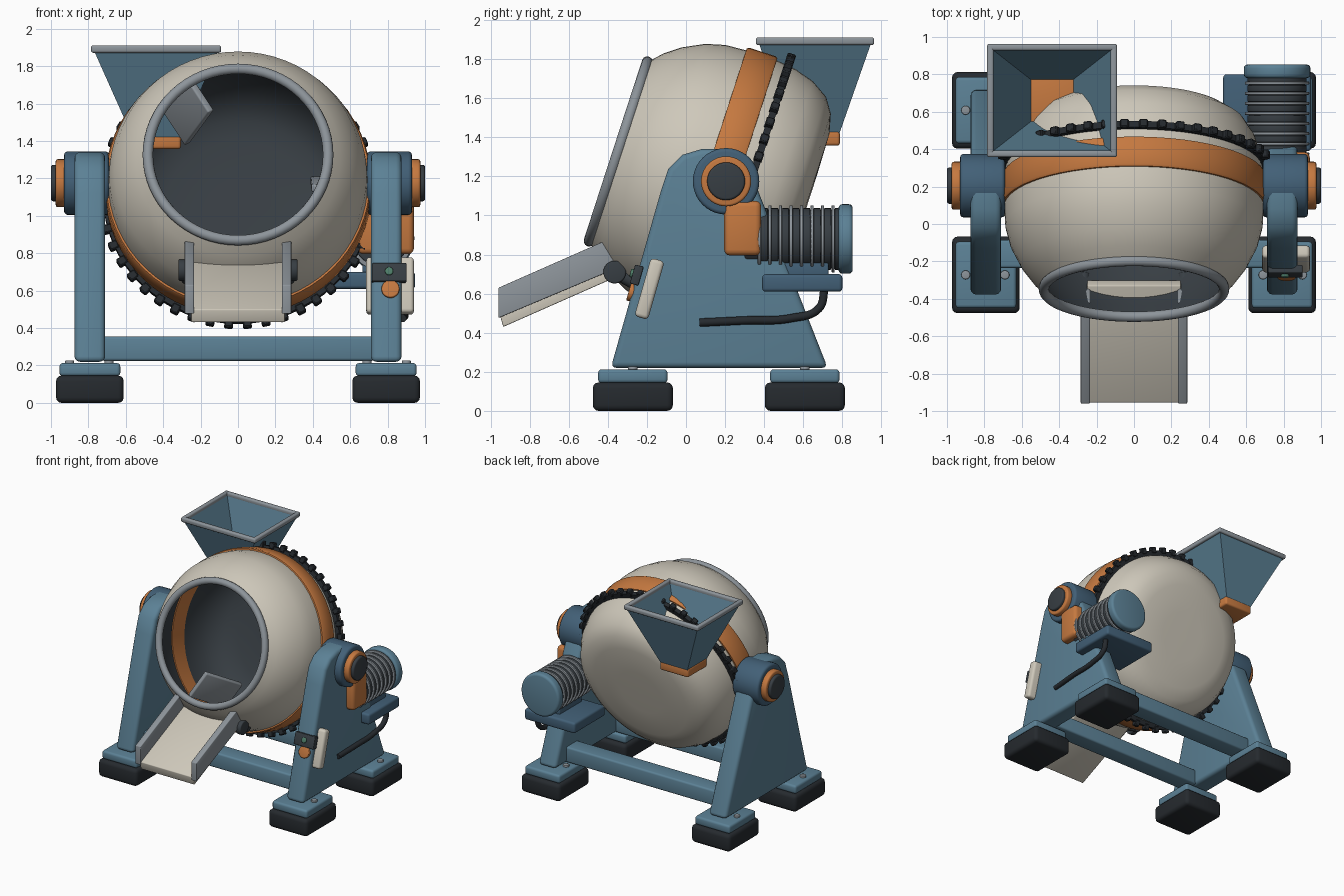
import bpy, bmesh, math
from mathutils import Matrix, Vector

if "Cube" in bpy.data.objects:
    bpy.data.objects.remove(bpy.data.objects["Cube"])

def material(name, r, g, b):
    m = bpy.data.materials.new(name)
    m.diffuse_color = [(c / 255) ** 2.2 for c in (r, g, b)] + [1]
    m.use_nodes = True
    m.node_tree.nodes["Principled BSDF"].inputs["Base Color"].default_value = m.diffuse_color
    return m

BLUE = material("blue_paint", 92, 128, 148)
NAVY = material("dark_blue_paint", 68, 96, 118)
CREAM = material("cream_paint", 205, 199, 185)
ORANGE = material("orange_paint", 196, 120, 66)
DARK = material("dark_steel", 58, 64, 69)
RUBBER = material("rubber", 42, 46, 50)
STEEL = material("steel", 140, 147, 153)
GREEN = material("green_button", 80, 125, 105)

def finish(name, bm, mat, bevel=0, matrix=None, segs=3, angle=40):
    bmesh.ops.recalc_face_normals(bm, faces=bm.faces)
    if bevel:
        edges = [e for e in bm.edges if len(e.link_faces) == 2 and e.calc_face_angle() > math.radians(40)]
        bmesh.ops.bevel(bm, geom=edges, offset=bevel, segments=segs, profile=0.5,
                        affect='EDGES', clamp_overlap=True)
    if matrix:
        bm.transform(matrix)
    me = bpy.data.meshes.new(name)
    bm.to_mesh(me)
    bm.free()
    for p in me.polygons:
        p.use_smooth = True
    me.set_sharp_from_angle(angle=math.radians(angle))
    me.materials.append(mat)
    ob = bpy.data.objects.new(name, me)
    bpy.context.collection.objects.link(ob)
    return ob

def box(name, c, size, mat, bevel=0.01, rx=0, matrix=None):
    bm = bmesh.new()
    bmesh.ops.create_cube(bm, size=1, matrix=Matrix.Diagonal((*size, 1)))
    m = Matrix.Translation(c) @ Matrix.Rotation(rx, 4, 'X')
    return finish(name, bm, mat, bevel, matrix @ m if matrix else m)

def cyl(name, p0, p1, r, mat, bevel=0.01, n=40):
    p0, p1 = Vector(p0), Vector(p1)
    bm = bmesh.new()
    bmesh.ops.create_cone(bm, cap_ends=True, segments=n, radius1=r, radius2=r, depth=(p1 - p0).length)
    m = Matrix.Translation((p0 + p1) / 2) @ (p1 - p0).to_track_quat('Z', 'Y').to_matrix().to_4x4()
    return finish(name, bm, mat, bevel, m)

def prism(name, pts, x0, x1, mat, bevel=0.01):
    bm = bmesh.new()
    f = bm.faces.new([bm.verts.new((x0, y, z)) for y, z in pts])
    new = bmesh.ops.extrude_face_region(bm, geom=[f])["geom"]
    bmesh.ops.translate(bm, vec=(x1 - x0, 0, 0), verts=[v for v in new if isinstance(v, bmesh.types.BMVert)])
    return finish(name, bm, mat, bevel)

def lathe(name, prof, mat, matrix, n=64, closed=False, angle=40):
    bm = bmesh.new()
    rings = [[bm.verts.new((r * math.cos(2 * math.pi * i / n), r * math.sin(2 * math.pi * i / n), a))
              for i in range(n)] for a, r in prof]
    pairs = list(zip(rings, rings[1:])) + ([(rings[-1], rings[0])] if closed else [])
    for A, B in pairs:
        for i in range(n):
            bm.faces.new((A[i], A[(i + 1) % n], B[(i + 1) % n], B[i]))
    if not closed:
        bm.faces.new(rings[-1])
    return finish(name, bm, mat, 0, matrix, angle=angle)

def circle(a, r, rad, n=12):
    return [(a + rad * math.sin(2 * math.pi * i / n), r + rad * math.cos(2 * math.pi * i / n)) for i in range(n)]

# tilted drum: local z is the drum axis, pointing to the mouth
D = Matrix.Translation((0, 0.2, 1.15)) @ Matrix.Rotation(math.radians(72), 4, 'X')
outer = [(.575, .48), (.51, .548), (.43, .607), (.32, .662), (.22, .688), (.1, .695), (-.06, .693),
         (-.16, .68), (-.26, .65), (-.35, .595), (-.40, .52), (-.425, .42), (-.43, .2), (-.43, .02)]
lathe("drum_shell", outer, CREAM, D, angle=60)
lathe("drum_lining", [(.575, .47)] + [(a - .01 if a > 0 else a + .025, r - .025 if r > .1 else r)
                                      for a, r in outer[1:]], DARK, D, angle=60)
lathe("mouth_rim", circle(.575, .482, .028), STEEL, D, closed=True)
lathe("drum_band", [(.114, .66), (.112, .705), (.1, .712), (-.04, .712), (-.052, .705), (-.054, .66)],
      ORANGE, D, closed=True)
lathe("gear_ring", [(-.10, .66), (-.10, .722), (-.135, .722), (-.135, .66)], RUBBER, D, closed=True)
bm = bmesh.new()
for i in range(46):
    bmesh.ops.create_cube(bm, size=1, matrix=Matrix.Rotation(2 * math.pi * i / 46, 4, 'Z')
                          @ Matrix.Translation((.726, 0, -.117)) @ Matrix.Diagonal((.05, .046, .045, 1)))
finish("gear_teeth", bm, RUBBER, 0.006, D, segs=1)

# mixing blades
for i in range(3):
    m = D @ Matrix.Rotation(math.radians(2 + 120 * i), 4, 'Z') @ Matrix.Translation((.51, 0, .02)) \
        @ Matrix.Rotation(math.radians(25), 4, 'X')
    box(f"mixing_blade_{i}", (0, 0, 0), (.24, .04, .36), STEEL, 0.01, matrix=m)

# side frames, bearings and feet
plate = [(-.385, .22), (-.13, 1.12), (-.09, 1.24), (-.02, 1.31), (.08, 1.34), (.26, 1.34), (.34, 1.2), (.725, .22)]
for s, side in ((-1, "left"), (1, "right")):
    prism(f"{side}_side_frame", plate, s * .71, s * .875, BLUE, 0.03)
    cyl(f"{side}_bearing_housing", (s * .69, .205, 1.175), (s * .93, .205, 1.175), .17, NAVY, 0.02)
    cyl(f"{side}_bearing_ring", (s * .92, .205, 1.175), (s * .975, .205, 1.175), .128, ORANGE, 0.012)
    cyl(f"{side}_axle_cap", (s * .92, .205, 1.175), (s * 1.0, .205, 1.175), .097, DARK, 0.012)
    for y, end in ((-.272, "front"), (.608, "back")):
        box(f"{side}_{end}_rubber_foot", (s * .792, y, .073), (.362, .41, .146), RUBBER, 0.03)
        box(f"{side}_{end}_foot_plate", (s * .792, y, .178), (.325, .355, .07), BLUE, 0.018)
        for x in (.69, .9):
            cyl(f"{side}_{end}_foot_bolt", (s * x, y, .2), (s * x, y, .228), .024, STEEL, 0.005, 16)
for y, end in ((-.16, "front"), (.5, "back")):
    box(f"{end}_cross_bar", (0, y, .29), (1.46, .15, .13), BLUE, 0.015)

# feed hopper with rim and orange spout
hx, hy = -.438, .66
bm = bmesh.new()
levels = [[bm.verts.new((hx + sx * a, hy + sy * b, z)) for sx, sy in ((-1, -1), (1, -1), (1, 1), (-1, 1))]
          for a, b, z in ((.125, .125, 1.42), (.335, .29, 1.89), (.315, .27, 1.89), (.108, .108, 1.42))]
for k in range(4):
    A, B = levels[k], levels[(k + 1) % 4]
    for i in range(4):
        bm.faces.new((A[i], A[(i + 1) % 4], B[(i + 1) % 4], B[i]))
finish("hopper", bm, BLUE)
for s in (-1, 1):
    box("hopper_rim_long", (hx, hy + s * .285, 1.892), (.695, .036, .04), STEEL, 0.012)
    box("hopper_rim_short", (hx + s * .33, hy, 1.892), (.036, .6, .04), STEEL, 0.012)
box("hopper_spout", (hx, hy, 1.395), (.265, .255, .075), ORANGE, 0.015)

# discharge chute
prism("chute_floor", [(-.955, .50), (-.33, .775), (-.30, .71), (-.935, .43)], -.25, .25, CREAM, 0.006)
for s in (-1, 1):
    prism("chute_wall", [(-.96, .63), (-.42, .868), (-.33, .74), (-.96, .475)], s * .235, s * .285, STEEL, 0.006)
    cyl("chute_knob", (s * .27, -.365, .71), (s * .318, -.365, .71), .058, DARK, 0.008, 24)
    cyl("chute_bracket", (s * .27, -.38, .72), (s * .27, -.27, .66), .035, DARK, 0.005, 16)

# motor, gearbox and shelf on the right side
mx, mz = .765, .88
cyl("motor_body", (mx, .3, mz), (mx, .79, mz), .15, DARK)
for i in range(8):
    y = .375 + .054 * i
    cyl(f"motor_fin_{i}", (mx, y - .008, mz), (mx, y + .008, mz), .172, STEEL, 0.004)
    cyl(f"motor_coil_{i}", (mx, y + .008, mz), (mx, y + .044, mz), .158, DARK, 0.004)
cyl("motor_end_cap", (mx, .78, mz), (mx, .853, mz), .178, BLUE, 0.02)
box("gearbox", (.79, .29, .935), (.3, .19, .28), ORANGE, 0.03)
box("motor_shelf", (.712, .595, .655), (.47, .41, .09), NAVY, 0.018)
box("motor_mount", (mx, .58, .72), (.2, .3, .08), NAVY, 0.01)

# power cable
cu = bpy.data.curves.new("power_cable", 'CURVE')
cu.dimensions, cu.bevel_depth, cu.use_fill_caps = '3D', .021, True
sp = cu.splines.new('BEZIER')
path = [(.89, .71, .63), (.89, .68, .525), (.89, .54, .475), (.89, .3, .463), (.88, .07, .452)]
sp.bezier_points.add(len(path) - 1)
for p, co in zip(sp.bezier_points, path):
    p.co = co
    p.handle_left_type = p.handle_right_type = 'AUTO'
cu.materials.append(RUBBER)
bpy.context.collection.objects.link(bpy.data.objects.new("power_cable", cu))

# control box on the front of the right frame
lean = math.radians(-16)
box("control_box", (.813, -.187, .625), (.255, .072, .31), CREAM, 0.02, lean)
box("control_panel", (.808, -.252, .695), (.185, .045, .1), DARK, 0.006, lean)
nrm = Vector((0, -math.cos(lean), -math.sin(lean)))
for name, c, r, mat in (("start_button", (.808, -.26, .7), .022, GREEN), ("stop_knob", (.815, -.268, .605), .048, ORANGE)):
    cyl(name, Vector(c) - nrm * .01, Vector(c) + nrm * .026, r, mat, 0.006, 24)
